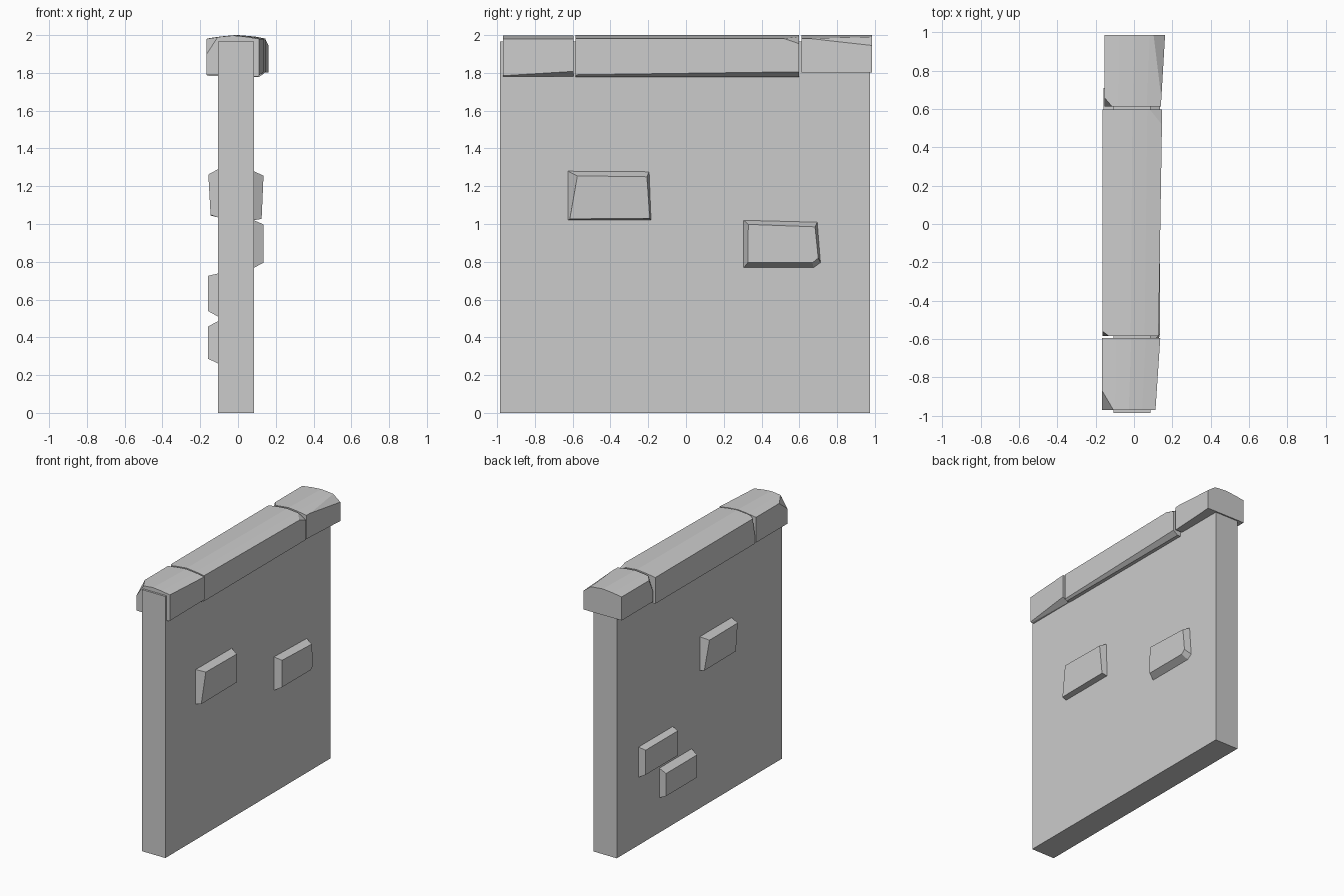
import bpy, bmesh
from mathutils import Vector

if "Cube" in bpy.data.objects:
    bpy.data.objects.remove(bpy.data.objects["Cube"])


def finish(bm, name):
    bmesh.ops.recalc_face_normals(bm, faces=bm.faces)
    me = bpy.data.meshes.new(name)
    bm.to_mesh(me)
    bm.free()
    ob = bpy.data.objects.new(name, me)
    bpy.context.collection.objects.link(ob)
    return ob


def loft(bm, a, b):
    """Closed solid between two matching outlines."""
    va = [bm.verts.new(p) for p in a]
    vb = [bm.verts.new(p) for p in b]
    n = len(a)
    bm.faces.new(va)
    bm.faces.new(vb[::-1])
    for i in range(n):
        j = (i + 1) % n
        bm.faces.new((va[i], va[j], vb[j], vb[i]))


def chip(bm, p, q, r):
    """Cut away everything beyond the plane through three points."""
    p, q, r = Vector(p), Vector(q), Vector(r)
    no = (q - p).cross(r - p).normalized()
    mid = sum((v.co for v in bm.verts), Vector()) / len(bm.verts)
    if no.dot(mid - p) > 0:
        no = -no
    res = bmesh.ops.bisect_plane(bm, geom=bm.verts[:] + bm.edges[:] + bm.faces[:],
                                 plane_co=p, plane_no=no, clear_outer=True)
    edges = [e for e in res['geom_cut'] if isinstance(e, bmesh.types.BMEdge)]
    bmesh.ops.holes_fill(bm, edges=edges)


def coping(name, ya, yb, left, ra, rb, zl, zr, top, chips):
    """Capstone with a shallow domed top, tapering along y."""
    def ring(y, r):
        pts = [(left, y, zl), (r, y, zr)]
        for t, drop in ((1, .018), (.75, .007), (.5, 0), (.25, .007), (0, .018)):
            pts.append((left + (r - left) * t, y, top - drop))
        return pts
    bm = bmesh.new()
    loft(bm, ring(ya, ra), ring(yb, rb))
    for c in chips:
        chip(bm, *c)
    finish(bm, name)


def brick(name, base, face, x0, x_top, x_bot):
    """Raised brick: base outline on the wall, smaller outline on its face."""
    zs = [z for _, z in face]
    lo, hi = min(zs), max(zs)
    bm = bmesh.new()
    loft(bm, [(x0, y, z) for y, z in base],
         [(x_bot + (x_top - x_bot) * (z - lo) / (hi - lo), y, z) for y, z in face])
    finish(bm, name)


# Wall slab
bm = bmesh.new()
rect = [(-.107, -.985), (.085, -.985), (.085, .975), (-.107, .975)]
loft(bm, [(x, y, 0) for x, y in rect], [(x, y, 1.967) for x, y in rect])
finish(bm, "wall")

# Capstones with chipped corners
coping("cap_front", -.97, -.595, -.166, .112, .137, 1.79, 1.78, 1.998, [
    ((-.166, -.87, 1.98), (-.11, -.97, 1.985), (-.166, -.97, 1.90)),
    ((.112, -.97, 1.785), (.137, -.6, 1.808), (.09, -.6, 1.78))])
coping("cap_middle", -.585, .597, -.163, .128, .147, 1.785, 1.778, 2.0, [
    ((.145, .52, 1.982), (.085, .597, 1.99), (.147, .597, 1.955)),
    ((.128, -.585, 1.79), (.147, .597, 1.806), (.11, .597, 1.778)),
    ((-.163, -.56, 1.982), (-.13, -.585, 1.985), (-.163, -.585, 1.85))])
coping("cap_back", .612, .985, -.155, .14, .162, 1.805, 1.803, 2.0, [
    ((.143, .65, 1.982), (.10, .985, 1.992), (.162, .985, 1.945)),
    ((-.155, .66, 1.982), (-.115, .612, 1.985), (-.155, .612, 1.88))])

# Raised bricks on the right side
brick("brick_right_front",
      [(-.625, 1.28), (-.195, 1.277), (-.185, 1.02), (-.625, 1.02)],
      [(-.575, 1.255), (-.207, 1.25), (-.192, 1.03), (-.615, 1.027)], .084, .135, .125)
brick("brick_right_back",
      [(.305, 1.02), (.695, 1.01), (.712, .795), (.675, .768), (.305, .768)],
      [(.33, .998), (.683, .985), (.70, .82), (.67, .795), (.327, .795)], .084, .135, .135)

# Raised bricks on the left side
brick("brick_left_upper",
      [(-.01, 1.29), (-.39, 1.29), (-.385, 1.035), (-.01, 1.035)],
      [(-.055, 1.26), (-.39, 1.262), (-.385, 1.048), (-.01, 1.045)], -.106, -.157, -.145)
brick("brick_left_middle",
      [(.715, .738), (.31, .738), (.31, .51), (.715, .51)],
      [(.71, .725), (.325, .725), (.325, .54), (.71, .54)], -.106, -.16, -.16)
brick("brick_left_lower",
      [(.47, .485), (.085, .485), (.085, .262), (.47, .262)],
      [(.465, .457), (.098, .457), (.098, .287), (.465, .287)], -.106, -.16, -.16)
